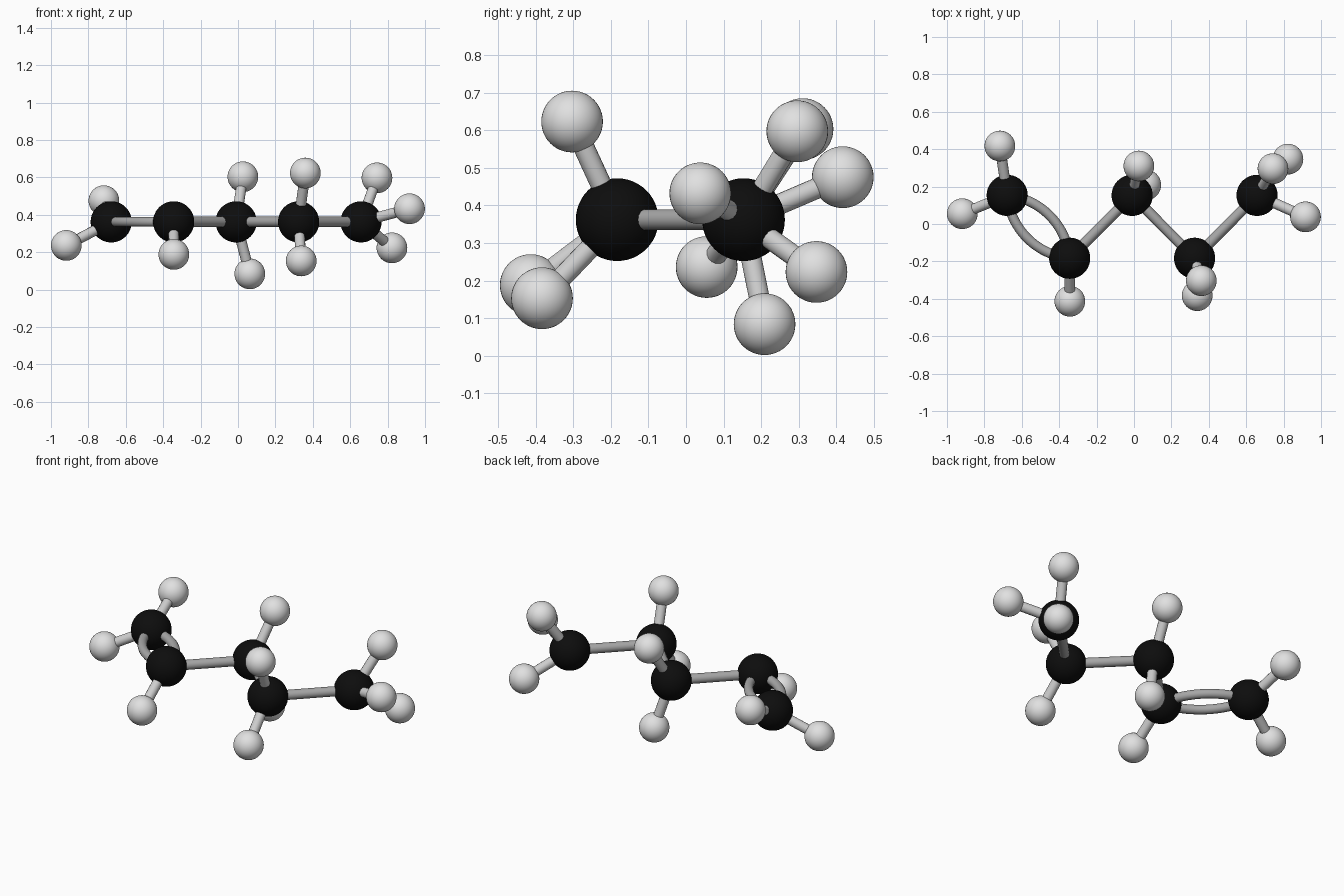
import bpy, math
from mathutils import Vector

if "Cube" in bpy.data.objects:
    bpy.data.objects.remove(bpy.data.objects["Cube"])


def material(name, v):
    m = bpy.data.materials.new(name)
    m.diffuse_color = (v, v, v, 1)
    m.use_nodes = True
    m.node_tree.nodes["Principled BSDF"].inputs["Base Color"].default_value = m.diffuse_color
    return m


black = material("carbon black", 0.004)
white = material("hydrogen white", 0.75)
pale = material("hydrogen bond pale grey", 0.62)
grey = material("carbon bond grey", 0.38)

BOND_R = 0.028


def ball(name, pos, radius, mat):
    bpy.ops.mesh.primitive_uv_sphere_add(segments=40, ring_count=24, radius=radius, location=pos)
    ob = bpy.context.object
    ob.name = name
    ob.data.materials.append(mat)
    bpy.ops.object.shade_smooth()


def tube(name, pts, mat, radius=BOND_R):
    # round rod swept along a path, turned into a mesh
    cu = bpy.data.curves.new(name, 'CURVE')
    cu.dimensions = '3D'
    cu.bevel_depth = radius
    cu.bevel_resolution = 5
    sp = cu.splines.new('POLY')
    sp.points.add(len(pts) - 1)
    for p, co in zip(sp.points, pts):
        p.co = (*co, 1)
    sp.use_smooth = True
    ob = bpy.data.objects.new(name, cu)
    bpy.context.collection.objects.link(ob)
    bpy.ops.object.select_all(action='DESELECT')
    ob.select_set(True)
    bpy.context.view_layer.objects.active = ob
    bpy.ops.object.convert(target='MESH')
    ob = bpy.context.object
    ob.name = name
    ob.data.materials.clear()
    ob.data.materials.append(mat)
    bpy.ops.object.shade_smooth()


# zigzag carbon chain
carbons = [Vector((-0.678 + 0.334 * i, 0.153 if i % 2 == 0 else -0.183, 0.362)) for i in range(5)]
for i, c in enumerate(carbons):
    ball(f"carbon_{i + 1}", c, 0.11, black)

# single bonds along the chain
for i in range(1, 4):
    tube(f"carbon_bond_{i + 1}", [carbons[i], carbons[i + 1]], grey)

# double bond: two bowed arcs lying flat
a, b = carbons[0], carbons[1]
mid, half = (a + b) / 2, (b - a) / 2
side = Vector((0, 0, 1)).cross(half).normalized()
sag, h = 0.085, half.length
R = (h * h + sag * sag) / (2 * sag)
top = math.asin(h / R)
for name, s in (("outer", 1), ("inner", -1)):
    pts = []
    for k in range(25):
        t = -top + 2 * top * k / 24
        pts.append(mid + half.normalized() * R * math.sin(t)
                   + side * s * (R * math.cos(t) - R + sag))
    tube(f"double_bond_{name}", pts, grey, 0.026)

# hydrogens attached to each carbon
hydrogens = [
    [(-0.717, 0.417, 0.475), (-0.918, 0.055, 0.236)],
    [(-0.343, -0.413, 0.188)],
    [(0.026, 0.310, 0.603), (0.063, 0.209, 0.084)],
    [(0.360, -0.303, 0.623), (0.338, -0.383, 0.153)],
    [(0.743, 0.296, 0.597), (0.917, 0.038, 0.432), (0.823, 0.347, 0.223)],
]
for i, group in enumerate(hydrogens):
    for j, p in enumerate(group):
        ball(f"hydrogen_{i + 1}_{j + 1}", p, 0.082, white)
        tube(f"hydrogen_bond_{i + 1}_{j + 1}", [carbons[i], Vector(p)], pale)
